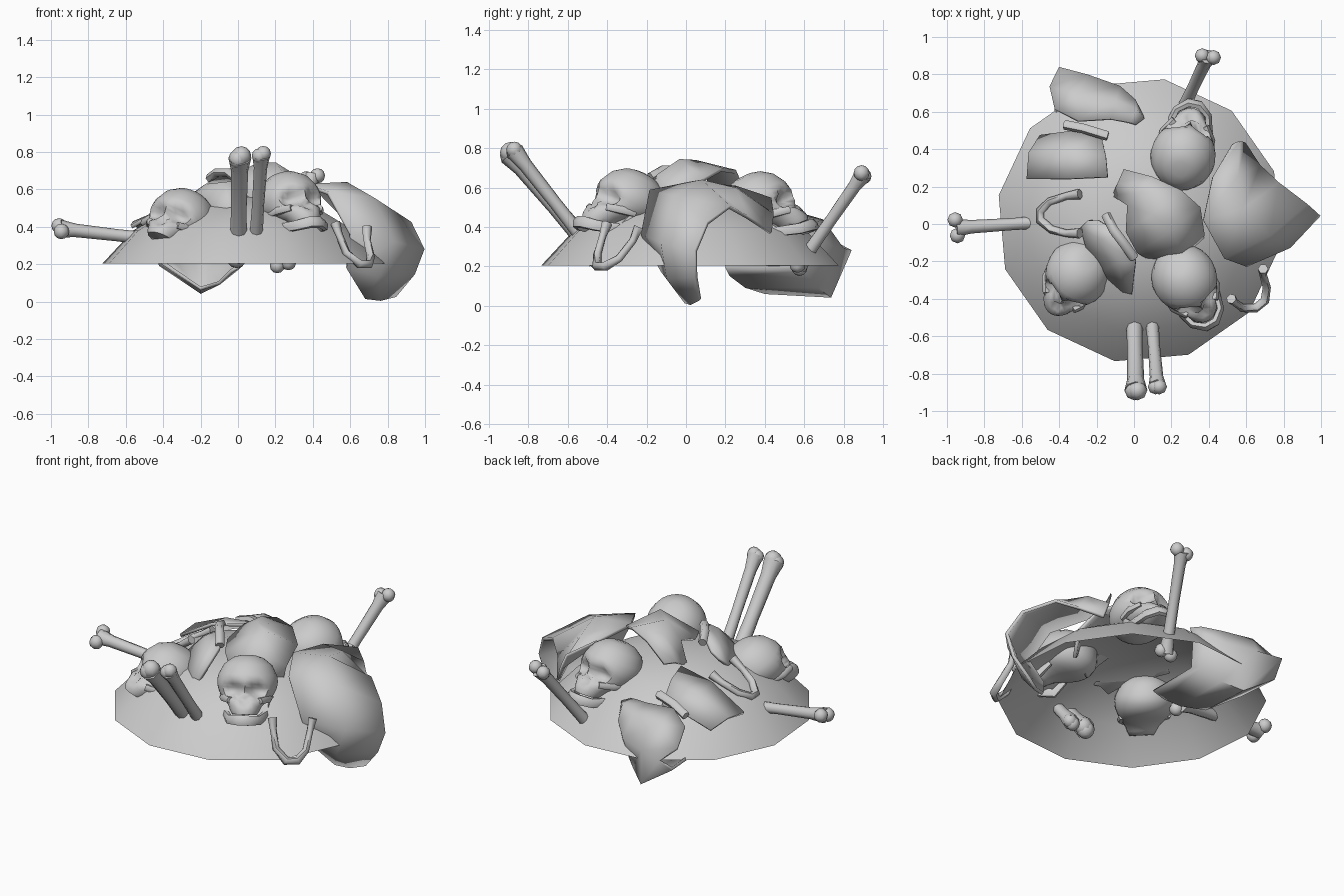
import bpy, bmesh, math
from mathutils import Vector, Matrix


def finish(name, bm, angle=40):
    bmesh.ops.recalc_face_normals(bm, faces=bm.faces)
    me = bpy.data.meshes.new(name)
    bm.to_mesh(me)
    bm.free()
    for p in me.polygons:
        p.use_smooth = True
    me.set_sharp_from_angle(angle=math.radians(angle))
    ob = bpy.data.objects.new(name, me)
    bpy.context.collection.objects.link(ob)
    return ob


def loft(bm, rows, closed=False):
    vs = [[bm.verts.new(p) for p in r] for r in rows]
    n = len(rows[0])
    for a, b in zip(vs, vs[1:]):
        for i in range(n if closed else n - 1):
            j = (i + 1) % n
            bm.faces.new((a[i], a[j], b[j], b[i]))
    return vs


def tube(bm, pts, radii, sides=8, flat=1.0):
    pts = [Vector(p) for p in pts]
    rows = []
    for i, p in enumerate(pts):
        t = (pts[min(i + 1, len(pts) - 1)] - pts[max(i - 1, 0)]).normalized()
        u = t.cross(Vector((0, 0, 1)))
        u = u.normalized() if u.length > .05 else Vector((1, 0, 0))
        w = u.cross(t)
        rows.append([p + radii[i] * (u * flat * math.cos(a) + w * math.sin(a))
                     for a in (2 * math.pi * k / sides for k in range(sides))])
    vs = loft(bm, rows, True)
    bm.faces.new(vs[0])
    bm.faces.new(vs[-1])


def plate(name, rows):
    bm = bmesh.new()
    loft(bm, rows)
    ob = finish(name, bm, 60)
    m = ob.modifiers.new("thickness", 'SOLIDIFY')
    m.thickness, m.offset = .02, 0


def bone(name, a, b, side, r=.042):
    a, b, side = Vector(a), Vector(b), Vector(side)
    bm = bmesh.new()
    tube(bm, [a.lerp(b, t) for t in (0, .13, .5, .87, 1)], [r * 1.35, r, r * .9, r, r * 1.35])
    for end in (a, b):
        for s in (-1, 1):
            bmesh.ops.create_uvsphere(bm, u_segments=8, v_segments=6, radius=r * 1.15,
                                      matrix=Matrix.Translation(end + side * s))
    finish(name, bm, 70)


# skull cross-sections: height, half width, front y, back y
SECTIONS = [(.163, .04, -.03, .06), (.15, .085, -.075, .11), (.11, .138, -.13, .165), (.05, .168, -.165, .19),
            (.02, .174, -.172, .195), (-.005, .172, -.178, .19), (-.025, .168, -.175, .18), (-.045, .16, -.172, .165),
            (-.065, .15, -.175, .14), (-.085, .135, -.178, .1), (-.105, .115, -.185, .05), (-.13, .095, -.19, 0),
            (-.155, .085, -.195, -.03), (-.18, .07, -.19, -.05)]


def skull(name, loc, pitch, yaw, roll=0, jaw=True):
    bm = bmesh.new()
    rows = []
    for z, w, f, b in SECTIONS:
        row = []
        for k in range(28):
            a = 2 * math.pi * k / 28
            x, y = w * math.cos(a), (f + b) / 2 + (b - f) / 2 * math.sin(a)
            if math.sin(a) < 0:            # eye sockets and nose hole
                for ex, ez, rad, depth in ((.066, -.04, .045, .06), (-.066, -.04, .045, .06), (0, -.1, .028, .04)):
                    y += depth * math.exp(-(math.hypot(x - ex, z - ez) / rad) ** 4)
            row.append((x, y, z))
        rows.append(row)
    vs = loft(bm, rows, True)
    bm.faces.new(vs[0])
    bm.faces.new(vs[-1])
    # cheekbones
    for s in (-1, 1):
        tube(bm, [(s * .135, 0, -.07), (s * .13, -.07, -.085), (s * .085, -.14, -.1)], [.018, .022, .02], 6)
    if jaw:
        tube(bm, [(-.12, 0, -.09), (-.12, -.03, -.17), (-.085, -.15, -.21), (-.03, -.2, -.215),
                  (.03, -.2, -.215), (.085, -.15, -.21), (.12, -.03, -.17), (.12, 0, -.09)],
             [.02, .028, .03, .033, .033, .03, .028, .02], 6, .7)
    ob = finish(name, bm, 60)
    ob.matrix_world = (Matrix.Translation(loc) @ Matrix.Rotation(math.radians(yaw), 4, 'Z')
                       @ Matrix.Rotation(math.radians(pitch), 4, 'X')
                       @ Matrix.Rotation(math.radians(roll), 4, 'Y'))


# open twelve-sided mound
bm = bmesh.new()
rows = [[(.03 + r * math.cos(a), .02 + r * math.sin(a), z)
         for a in (math.radians(80 + 30 * k) for k in range(12))]
        for r, z in ((.765, .205), (.6, .38), (.4, .5), (.2, .56))]
vs = loft(bm, rows, True)
bm.faces.new(vs[-1])
finish("mound", bm, 50)

# skulls
skull("front_right_skull", (.275, -.3, .53), -26, 30)
skull("front_left_skull", (-.305, -.27, .44), -28, -28, 8, jaw=False)
skull("back_skull", (.265, .375, .515), -26, 168)

# long bones
bone("front_bone_a", (0, -.44, .24), (.01, -.89, .77), (.008, 0, .008), .046)
bone("front_bone_b", (.09, -.45, .25), (.125, -.87, .785), (.01, 0, .006), .036)
bone("left_bone", (-.34, .02, .32), (-.95, -.02, .39), (.006, -.042, -.015), .036)
bone("back_bone", (.24, .57, .2), (.395, .895, .665), (.03, -.005, .008), .035)

# loose jawbones
for name, pts in (
    ("right_jawbone", [(.52, -.40, .42), (.54, -.42, .36), (.58, -.45, .26), (.65, -.45, .2),
                       (.70, -.41, .2), (.71, -.34, .24), (.69, -.27, .33), (.69, -.24, .4)]),
    ("left_jawbone", [(-.29, .16, .54), (-.36, .15, .5), (-.45, .12, .45), (-.5, .07, .42),
                      (-.5, .02, .42), (-.44, -.03, .46), (-.36, -.05, .51), (-.29, -.05, .56)])):
    bm = bmesh.new()
    tube(bm, pts, [.028, .02, .022, .025, .025, .022, .02, .028], 6)
    finish(name, bm, 60)

# bent armour plates
plate("right_armour", [
    [(.68, 0, .02), (.76, .03, .01), (.84, .07, .03)],
    [(.58, -.12, .18), (.75, -.09, .14), (.94, .05, .15)],
    [(.6, -.22, .36), (.83, -.12, .32), (.99, .05, .28)],
    [(.48, -.18, .58), (.72, -.06, .55), (.92, .11, .42)],
    [(.37, .02, .62), (.58, .08, .63), (.77, .22, .5)],
    [(.42, .25, .6), (.55, .25, .59), (.67, .31, .45)],
    [(.53, .43, .54), (.56, .44, .46), (.59, .43, .37)]])
plate("top_armour", [
    [(-.11, .15, .54), (-.08, .22, .58), (-.05, .29, .59)],
    [(-.03, .1, .66), (.04, .17, .7), (.1, .25, .68)],
    [(-.04, -.04, .62), (.1, .05, .73), (.25, .18, .69)],
    [(.02, -.15, .6), (.2, -.03, .735), (.35, .09, .64)],
    [(.11, -.2, .5), (.25, -.14, .66), (.37, -.05, .57)],
    [(.18, -.2, .4), (.28, -.17, .5), (.36, -.1, .42)]])
plate("small_armour", [
    [(-.28, -.02, .52), (-.24, .02, .57), (-.19, .02, .6)],
    [(-.25, -.13, .53), (-.17, -.08, .62), (-.08, -.05, .67)],
    [(-.17, -.25, .52), (-.08, -.2, .63), (.01, -.2, .64)],
    [(-.1, -.35, .46), (-.05, -.36, .5), (-.01, -.37, .5)]])
plate("back_armour", [
    [(-.42, .61, .41), (-.3, .55, .47), (-.12, .56, .46), (-.02, .54, .45), (.01, .53, .44)],
    [(-.45, .73, .33), (-.3, .69, .43), (-.1, .66, .42), (.01, .61, .43), (.05, .56, .43)],
    [(-.4, .83, .28), (-.25, .79, .29), (-.08, .73, .3), (.0, .66, .36), (.04, .58, .39)],
    [(-.42, .74, .2), (-.2, .73, .05), (-.1, .66, .1), (0, .6, .18), (.02, .54, .2)],
    [(-.42, .46, .22), (-.2, .4, .07), (-.1, .3, .1), (-.04, .22, .16), (.02, .2, .2)]])
plate("left_armour", [
    [(-.57, .24, .4), (-.35, .24, .53), (-.14, .25, .58)],
    [(-.56, .38, .42), (-.35, .38, .51), (-.15, .36, .54)],
    [(-.5, .47, .36), (-.35, .49, .42), (-.18, .49, .44)]])

# rolled straps beside the plates
for name, pts in (("top_strap", [(-.15, .05, .66), (-.11, -.03, .69), (-.05, -.11, .69), (0, -.18, .65)]),
                  ("back_strap", [(-.37, .53, .44), (-.27, .51, .48), (-.14, .47, .49)])):
    bm = bmesh.new()
    tube(bm, pts, [.026] * len(pts), 6)
    finish(name, bm, 60)
